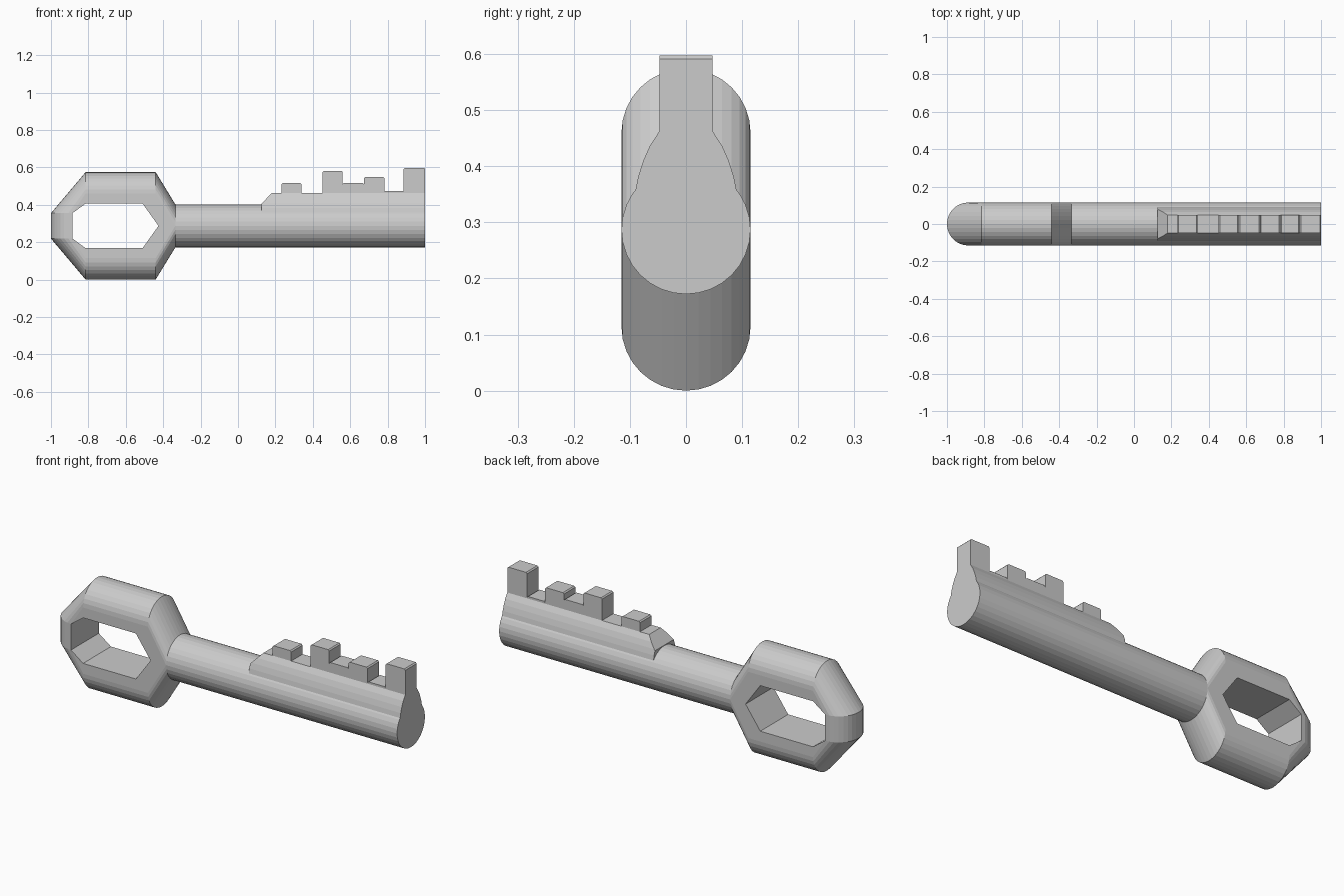
import bpy, bmesh
from math import pi, sin, cos
from mathutils import Vector

if "Cube" in bpy.data.objects:
    bpy.data.objects.remove(bpy.data.objects["Cube"])

R = 0.115      # shaft radius, half thickness of the bow
ZC = 0.287     # height of the key axis
SEG = 16       # facets per half circle


def finish(bm, name):
    bmesh.ops.remove_doubles(bm, verts=bm.verts, dist=1e-4)
    bmesh.ops.recalc_face_normals(bm, faces=bm.faces)
    mesh = bpy.data.meshes.new(name)
    bm.to_mesh(mesh)
    bm.free()
    obj = bpy.data.objects.new(name, mesh)
    bpy.context.collection.objects.link(obj)
    return obj


def prism(bm, points, offset):
    """Closed polygon extruded along offset."""
    face = bm.faces.new([bm.verts.new(p) for p in points])
    ext = bmesh.ops.extrude_face_region(bm, geom=[face], use_keep_orig=True)
    verts = [g for g in ext["geom"] if isinstance(g, bmesh.types.BMVert)]
    bmesh.ops.translate(bm, verts=verts, vec=offset)


# Bow: D-shaped section swept around half the ring, mirrored about the axis
# each station: inner, shoulder and outer point in (x, z)
stations = [
    ((-0.885, ZC), (-0.885, ZC), (-1.0, ZC)),
    ((-0.885, 0.355), (-0.885, 0.355), (-1.0, 0.355)),
    ((-0.815, 0.406), (-0.815, 0.46), (-0.815, 0.574)),
    ((-0.51, 0.406), (-0.44, 0.46), (-0.44, 0.574)),
    ((-0.425, ZC), (-0.335, ZC), (-0.335, ZC + R)),
]
bm = bmesh.new()
for side in (1, -1):
    rings = []
    for inner, shoulder, outer in stations:
        s, o = Vector(shoulder), Vector(outer)
        pts = [(inner[0], R, inner[1])]
        for i in range(SEG + 1):
            a = pi * i / SEG
            p = s + (o - s) * sin(a)
            pts.append((p.x, R * cos(a), p.y))
        pts.append((inner[0], -R, inner[1]))
        rings.append([bm.verts.new((x, y, ZC + side * (z - ZC))) for x, y, z in pts])
    for r0, r1 in zip(rings, rings[1:]):
        n = len(r0)
        for i in range(n):
            j = (i + 1) % n
            bm.faces.new((r0[i], r0[j], r1[j], r1[i]))
bmesh.ops.dissolve_degenerate(bm, edges=bm.edges, dist=1e-5)
finish(bm, "bow")

# Shaft
bm = bmesh.new()
rings = [[bm.verts.new((x, R * cos(pi * i / SEG), ZC + R * sin(pi * i / SEG)))
          for i in range(2 * SEG)] for x in (-0.335, 1.0)]
for i in range(2 * SEG):
    j = (i + 1) % (2 * SEG)
    bm.faces.new((rings[0][i], rings[0][j], rings[1][j], rings[1][i]))
bm.faces.new(rings[1])
finish(bm, "shaft")

# Blade: rounded ridge with a sloped front
half = [(0.09, 0.357), (0.085, 0.382), (0.076, 0.41), (0.064, 0.437), (0.047, 0.463)]
outline = [(0.08, 0.33)] + half
outline += [(-y, z) for y, z in reversed(outline)]
bm = bmesh.new()
prism(bm, [(0.125, y, z) for y, z in outline], (0.875, 0, 0))
cut = bmesh.ops.bisect_plane(bm, geom=bm.verts[:] + bm.edges[:] + bm.faces[:],
                             plane_co=(0.125, 0, 0.404), plane_no=(-0.059, 0, 0.055),
                             clear_outer=True)
bmesh.ops.holes_fill(bm, edges=[e for e in bm.edges if e.is_boundary], sides=0)
finish(bm, "blade")

# Teeth and the low steps between them: start, end, top
teeth = [(0.233, 0.34, 0.516), (0.453, 0.56, 0.58), (0.56, 0.673, 0.516),
         (0.673, 0.782, 0.548), (0.782, 0.886, 0.474), (0.886, 1.0, 0.597)]
c = 0.006
for k, (x0, x1, top) in enumerate(teeth):
    bm = bmesh.new()
    pts = [(x0, 0.44), (x1, 0.44), (x1, top - c), (x1 - c, top), (x0 + c, top), (x0, top - c)]
    prism(bm, [(x, -0.047, z) for x, z in pts], (0, 0.094, 0))
    finish(bm, f"tooth_{k + 1}")
